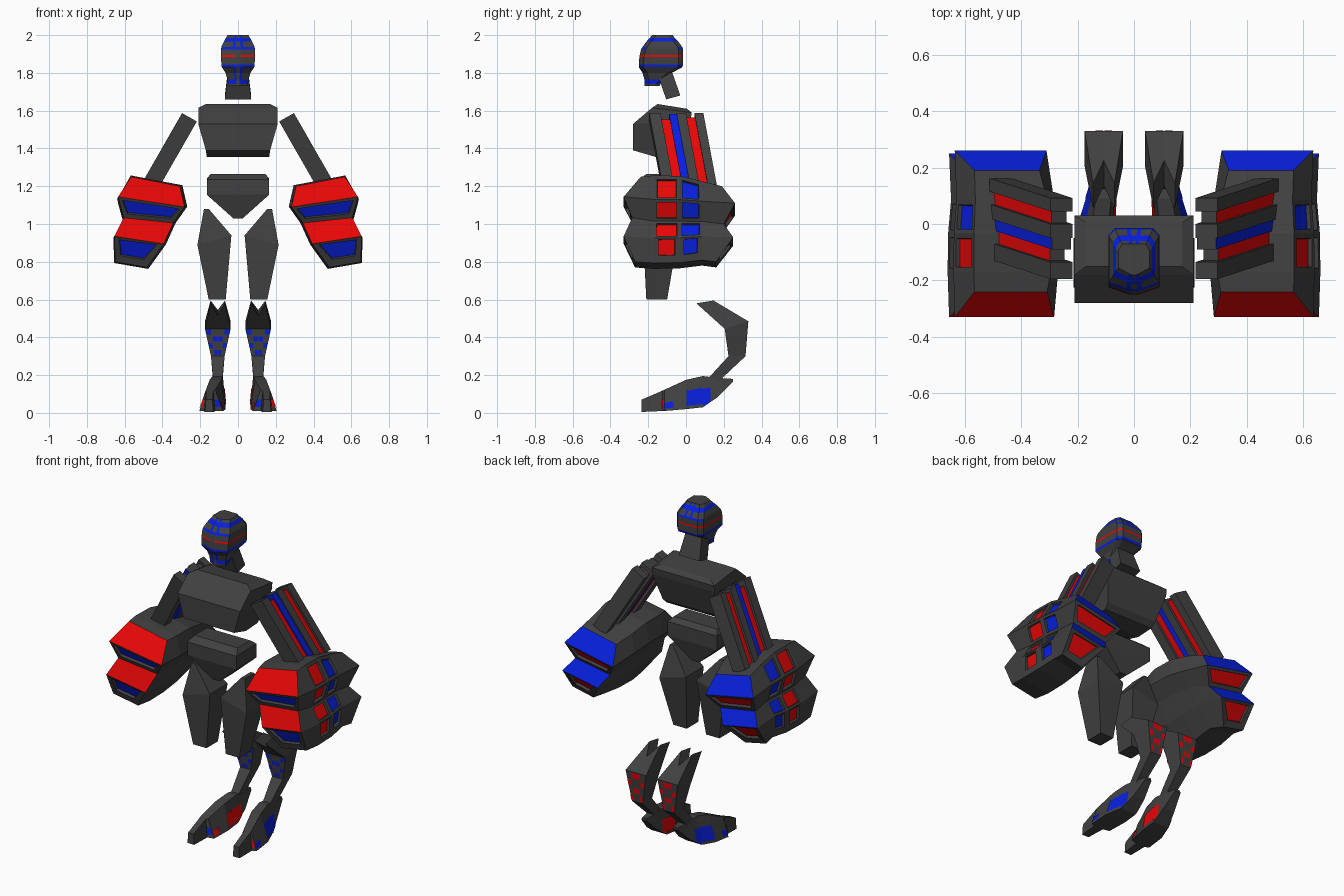
import bpy, bmesh
from mathutils import Vector

if "Cube" in bpy.data.objects:
    bpy.data.objects.remove(bpy.data.objects["Cube"])


def material(name, rgb):
    m = bpy.data.materials.new(name)
    m.diffuse_color = (*rgb, 1)
    m.use_nodes = True
    m.node_tree.nodes["Principled BSDF"].inputs["Base Color"].default_value = m.diffuse_color
    return m


MATS = [material("charcoal", (0.052, 0.052, 0.052)),
        material("bright_red", (0.82, 0.002, 0.002)),
        material("bright_blue", (0.002, 0.014, 0.72))]
GREY, RED, BLUE = 0, 1, 2


def loft(rings, caps=True):
    """Skin a list of equal rings; faces are kept by (ring, side)."""
    bm = bmesh.new()
    v = [[bm.verts.new(p) for p in r] for r in rings]
    n = len(rings[0])
    faces = {}
    for i in range(len(v) - 1):
        for j in range(n):
            k = (j + 1) % n
            faces[i, j] = bm.faces.new((v[i][j], v[i][k], v[i + 1][k], v[i + 1][j]))
    if caps:
        bm.faces.new(v[0])
        bm.faces.new(v[-1])
    bmesh.ops.recalc_face_normals(bm, faces=bm.faces)
    return bm, v, faces


def patch(bm, v, faces, i, j, u0, u1, w0, w1, mat):
    """Thin painted plate on part of a lofted face."""
    k = (j + 1) % len(v[0])
    a, b, c, d = v[i][j].co, v[i][k].co, v[i + 1][k].co, v[i + 1][j].co
    n = faces[i, j].normal.copy()
    pts = [a.lerp(b, u).lerp(d.lerp(c, u), w) + n * 0.004
           for u, w in ((u0, w0), (u1, w0), (u1, w1), (u0, w1))]
    f = bm.faces.new([bm.verts.new(p) for p in pts])
    f.normal_update()
    if f.normal.dot(n) < 0:
        f.normal_flip()
    f.material_index = mat


def finish(bm, name, mirror=False):
    me = bpy.data.meshes.new(name)
    bm.to_mesh(me)
    bm.free()
    for m in MATS:
        me.materials.append(m)
    ob = bpy.data.objects.new(name, me)
    bpy.context.collection.objects.link(ob)
    if mirror:
        ob.modifiers.new("mirror", "MIRROR").use_mirror_merge = False
    return ob


def block(x0, x1, yf, yb, zf, zb):
    """Four-sided ring with separate front and back heights."""
    return [(x0, yf, zf), (x1, yf, zf), (x1, yb, zb), (x0, yb, zb)]


# Torso, pelvis and neck
for name, rows in {
    "torso": [(.165, -.16, -.05, 1.355, 1.36), (.17, -.28, -.02, 1.39, 1.39),
              (.21, -.28, .025, 1.53, 1.55), (.21, -.18, .03, 1.615, 1.59),
              (.17, -.15, .005, 1.635, 1.61)],
    "pelvis": [(.025, -.21, -.09, 1.03, 1.03), (.165, -.25, -.06, 1.155, 1.155),
               (.165, -.25, -.06, 1.235, 1.24), (.145, -.21, -.09, 1.265, 1.265)],
    "neck": [(.07, -.105, -.03, 1.66, 1.68), (.055, -.15, -.072, 1.79, 1.80)],
}.items():
    finish(loft([block(-w, w, f, b, zf, zb) for w, f, b, zf, zb in rows])[0], name)

# Head: rings of (z, half width, front, back, colour of the band above)
HEAD = [(1.73, .05, -.22, -.14, GREY), (1.742, .052, -.22, -.135, BLUE),
        (1.765, .056, -.22, -.115, GREY), (1.80, .066, -.23, -.075, GREY),
        (1.83, .086, -.25, -.02, BLUE), (1.845, .088, -.25, -.015, GREY),
        (1.884, .09, -.247, -.015, RED), (1.894, .09, -.245, -.015, GREY),
        (1.925, .09, -.238, -.015, BLUE), (1.937, .088, -.23, -.02, GREY),
        (1.965, .075, -.21, -.04, BLUE), (1.985, .064, -.192, -.06, GREY),
        (2.0, .055, -.18, -.07, GREY)]


def head_ring(z, w, f, b):
    half = [(.15, f), (.32, f + .004), (1, f + .025), (1, b - .025),
            (.75, b), (.3, b), (.12, b)]
    right = [(w * s, y, z) for s, y in half]
    return right + [(-x, y, zz) for x, y, zz in reversed(right)]


bm, v, faces = loft([head_ring(*r[:4]) for r in HEAD])
for (i, j), f in faces.items():
    f.material_index = HEAD[i][4]
    if j in (0, 12) and (1 <= i <= 3 or i >= 8):      # twin face lines
        f.material_index = BLUE
    if j in (5, 7) and i >= 8:                        # twin lines at the back
        f.material_index = BLUE
    if j == 13 and i in (1, 6) or j in (2, 10) and i == 8:   # gaps at nose and temples
        f.material_index = GREY
finish(bm, "head")

# Thighs
finish(loft([block(.065, .155, -.21, -.10, .60, .60),
             [(.035, -.22, .94), (.215, -.225, .89), (.215, -.05, .89), (.035, -.05, .94)],
             block(.155, .18, -.19, -.10, 1.08, 1.08)])[0], "thigh", True)

# Lower legs with forked knees and spotted shins
SHIN = [(.038, .055, .58, .145, .595), (.068, .205, .445, .33, .485),
        (.036, .225, .30, .315, .30), (.024, .11, .175, .16, .155)]
rings = []
for n, (w, yf, zf, yb, zb) in enumerate(SHIN):
    dy, df, db = (.08, -.065, -.05) if n == 0 else (0, 0, 0)
    c = .107
    rings.append([(c - w, yf, zf), (c, yf + dy, zf + df), (c + w, yf, zf),
                  (c + w, yb, zb), (c, yb + dy, zb + db), (c - w, yb, zb)])
bm, v, faces = loft(rings, caps=False)
for end in (v[0], v[-1]):                             # forked cap in two halves
    bm.faces.new((end[0], end[1], end[4], end[5]))
    bm.faces.new((end[1], end[2], end[3], end[4]))
bmesh.ops.recalc_face_normals(bm, faces=bm.faces)
for side, mat in ((0, BLUE), (1, BLUE), (3, RED), (4, RED)):
    for r in range(4):
        u = .5 * ((r + side) % 2)
        patch(bm, v, faces, 1, side, u + .04, u + .46, r * .25 + .02, r * .25 + .2, mat)
finish(bm, "lower_leg", True)

# Feet: (y, inner, outer, bottom, top, top inner, top outer)
FOOT = [(-.235, .13, .175, .005, .07, .135, .17), (-.124, .12, .18, .01, .118, .13, .17),
        (-.115, .08, .205, .01, .122, .12, .17), (0, .065, .20, .02, .175, .09, .15),
        (.09, .065, .17, .03, .195, .08, .135), (.17, .07, .145, .085, .185, .08, .13),
        (.25, .085, .125, .165, .18, .09, .12)]
bm, v, faces = loft([[(a, y, zb), (b, y, zb), (d, y, zt), (c, y, zt)]
                     for y, a, b, zb, zt, c, d in FOOT])
for side, front, flank in ((1, RED, BLUE), (3, BLUE, RED)):
    for seg, u0, u1, w0, w1, mat in ((1, .2, .55, .1, .95, front), (2, .1, .36, .02, .42, flank),
                                     (3, .1, .62, .02, 1, flank), (4, .02, .58, 0, .5, flank)):
        if side == 3:
            u0, u1 = 1 - u1, 1 - u0
        patch(bm, v, faces, seg, side, u0, u1, w0, w1, mat)
finish(bm, "foot", True)

# Upper arms: parallel slats, the grey ones standing proud, grey end caps
TOP, END = Vector((.257, 0, 1.565)), Vector((.472, .07, 1.19))
for n, (y0, y1, h, start, mat) in enumerate([
        (-.195, -.135, .045, 0, GREY), (-.135, -.09, .03, .07, RED), (-.09, -.05, .038, 0, BLUE),
        (-.05, 0, .045, 0, GREY), (0, .045, .03, .04, RED), (.045, .092, .045, 0, GREY)]):
    out = Vector((.87, 0, .49)) * h
    rings = []
    for p in (TOP.lerp(END, start), END):
        rings.append([p - out + Vector((0, y0, 0)), p + out + Vector((0, y0, 0)),
                      p + out + Vector((0, y1, 0)), p - out + Vector((0, y1, 0))])
    bm, v, faces = loft(rings)
    for f in faces.values():
        f.material_index = mat
    finish(bm, "arm_slat_%d" % (n + 1), True)

# Gauntlets: top to bottom (inner x, z, outer x, z, front y, rear y, rear drop)
ROWS = [(.30, 1.20, .565, 1.25, -.24, .19, .05), (.275, 1.09, .635, 1.155, -.33, .26, .045),
        (.335, 1.005, .605, 1.045, -.285, .20, .045), (.385, .895, .655, .94, -.33, .25, .01),
        (.475, .77, .65, .80, -.27, .16, 0)]
CENTRE = Vector((.48, 0, 1.02))
SAG = (0, .028, .03, .012, 0)                         # outer edges hang lower mid-way


def gauntlet_ring(t):
    """Ring at station t: 0 is the front, 1 the rear."""
    scale = {0: 1, .27: 1.03, .53: 1.02, .76: .96, 1: 1}[t]
    sag = {0: .4, .27: 1, .53: 1, .76: .6, 1: 0}[t]
    rows = [(xo, zo - sag * s, f, r, d) for (xi, zi, xo, zo, f, r, d), s in zip(ROWS, SAG)]
    rows += [(xi + (.035 if t == 1 else .008 if t == 0 else 0), zi, f, r, d)
             for xi, zi, xo, zo, f, r, d in reversed(ROWS)]
    ring = []
    for x, z, f, r, drop in rows:
        y = f + (r - f) * t if t in (0, 1) else -.31 + .52 * t
        z -= drop * {.76: .3, 1: 1}.get(t, 0)
        p = CENTRE + (Vector((x, 0, z)) - CENTRE) * scale
        ring.append((p.x, y, p.z))
    return ring


bm, v, faces = loft([gauntlet_ring(t) for t in (0, .27, .53, .76, 1)], caps=False)
windows = []
for end, full, pane in ((0, RED, BLUE), (4, BLUE, RED)):
    for k in range(4):
        f = bm.faces.new((v[end][k], v[end][k + 1], v[end][8 - k], v[end][9 - k]))
        if k % 2 == 0:
            f.material_index = full
        else:
            windows.append((f, pane, *((.03, 0) if k == 1 else (.04, .008))))
for k in range(4):                                    # outer side windows
    t, lift = ((.024, -.005), (.022, 0), (.019, 0), (.034, .016))[k]
    windows += [(faces[1, k], RED, t, lift), (faces[2, k], BLUE, t, lift)]
bmesh.ops.recalc_face_normals(bm, faces=bm.faces)
for f, mat, t, lift in windows:
    bmesh.ops.inset_individual(bm, faces=[f], thickness=t)
    for vert in f.verts:
        vert.co.z += lift
    bmesh.ops.inset_individual(bm, faces=[f], thickness=.002, depth=-.015)
    f.material_index = mat
finish(bm, "gauntlet", True)
